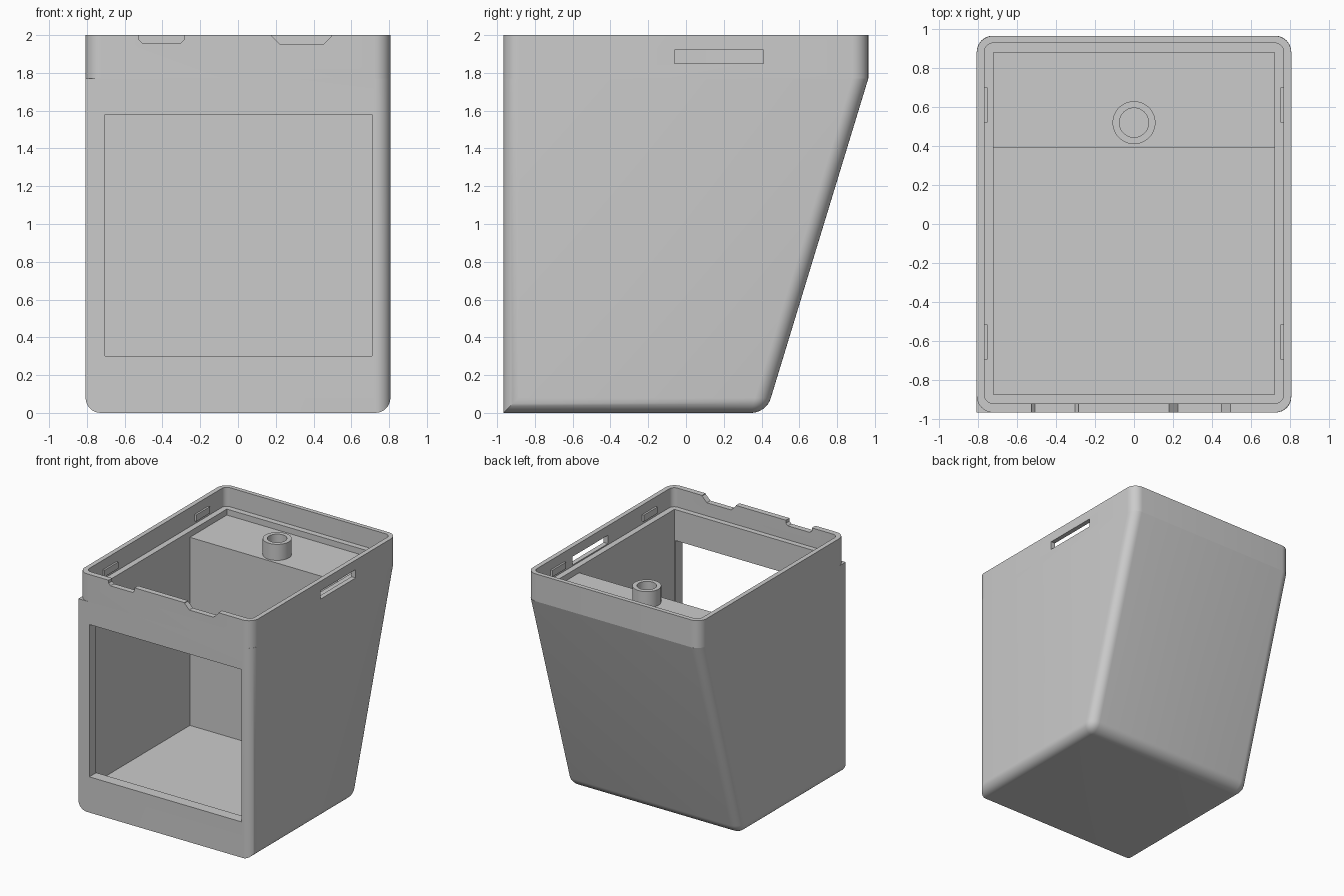
import bpy, bmesh, math
from mathutils import Vector

if "Cube" in bpy.data.objects:
    bpy.data.objects.remove(bpy.data.objects["Cube"])

grey = bpy.data.materials.new("light grey plastic")
grey.use_nodes = True
colour = (0.6, 0.6, 0.6, 1)
grey.diffuse_color = colour
grey.node_tree.nodes["Principled BSDF"].inputs["Base Color"].default_value = colour

SPLIT = 1.77            # height where the rim meets the tapered body
SHELF, LEDGE, FLOOR = 1.79, 1.84, 0.21


def finish(name, bm):
    bmesh.ops.recalc_face_normals(bm, faces=bm.faces)
    mesh = bpy.data.meshes.new(name)
    bm.to_mesh(mesh)
    bm.free()
    mesh.materials.append(grey)
    obj = bpy.data.objects.new(name, mesh)
    bpy.context.collection.objects.link(obj)
    return obj


def prism(points, axis, lo, hi):
    """Extrude a 2D outline along x (points are y, z), y (x, z) or z (x, y)."""
    bm = bmesh.new()
    place = {"x": lambda a, b: (lo, a, b), "y": lambda a, b: (a, lo, b),
             "z": lambda a, b: (a, b, lo)}[axis]
    face = bm.faces.new([bm.verts.new(place(a, b)) for a, b in points])
    out = bmesh.ops.extrude_face_region(bm, geom=[face])
    step = Vector([hi - lo if axis == k else 0 for k in "xyz"])
    bmesh.ops.translate(bm, vec=step,
                        verts=[v for v in out["geom"] if isinstance(v, bmesh.types.BMVert)])
    return bm


def rounded(x0, x1, y0, y1, r, steps=8):
    pts = []
    for k, (cx, cy) in enumerate([(x1 - r, y1 - r), (x0 + r, y1 - r),
                                  (x0 + r, y0 + r), (x1 - r, y0 + r)]):
        for i in range(steps + 1):
            a = math.pi / 2 * (k + i / steps)
            pts.append((cx + r * math.cos(a), cy + r * math.sin(a)))
    return pts


def block(name, x0, x1, y0, y1, z0, z1):
    return finish(name, prism([(x0, y0), (x1, y0), (x1, y1), (x0, y1)], "z", z0, z1))


def cut(obj, cutters):
    for c in cutters:
        c.hide_render = True
        mod = obj.modifiers.new("cut", "BOOLEAN")
        mod.operation, mod.solver, mod.object = "DIFFERENCE", "EXACT", c
    bpy.context.view_layer.update()
    graph = bpy.context.evaluated_depsgraph_get()
    mesh = bpy.data.meshes.new_from_object(obj.evaluated_get(graph))
    obj.modifiers.clear()
    obj.data = mesh


def smooth(obj):
    bpy.ops.object.select_all(action="DESELECT")
    obj.select_set(True)
    bpy.context.view_layer.objects.active = obj
    bpy.ops.object.shade_smooth_by_angle(angle=math.radians(30))


# Tapered body: side profile, with rounded edges except the top, front bottom
# and left-hand front edges
bm = prism([(-0.967, 0), (0.425, 0), (0.965, SPLIT), (-0.967, SPLIT)], "x", -0.807, 0.807)


def is_round(edge):
    a, b = (v.co for v in edge.verts)
    top = min(a.z, b.z) > SPLIT - 0.01
    front = max(a.y, b.y) < -0.9
    front_post = front and abs(a.z - b.z) > 1 and a.x > 0
    return not top and (not front or front_post)


bmesh.ops.bevel(bm, geom=[e for e in bm.edges if is_round(e)], offset=0.08,
                segments=8, profile=0.5, affect="EDGES", clamp_overlap=True)
body = finish("body", bm)

# Upright rim with rounded corners
rim = finish("rim", prism(rounded(-0.807, 0.807, -0.967, 0.965, 0.085), "z", SPLIT, 2))

# Cutters for the inside, the window, the side slot and the front notches
cavity = block("cavity_cutter", -0.72, 0.72, -0.875, 0.39, FLOOR, 2.2)
window = block("window_cutter", -0.705, 0.71, -1.1, -0.7, 0.30, 1.58)
tray = block("tray_cutter", -0.72, 0.72, -0.875, 0.88, SHELF, 2.2)
pocket = finish("pocket_cutter",
                prism(rounded(-0.768, 0.768, -0.92, 0.928, 0.045), "z", LEDGE, 2.2))
slot = block("slot_cutter", 0.74, 0.9, -0.06, 0.41, 1.85, 1.92)


def notch(name, x0, x1, bottom, chamfer):
    pts = [(x0, 2.1), (x0, bottom + chamfer), (x0 + chamfer, bottom),
           (x1 - chamfer, bottom), (x1, bottom + chamfer), (x1, 2.1)]
    return finish(name, prism(pts, "y", -1.1, -0.89))


notches = [notch("small_notch_cutter", -0.525, -0.285, 1.957, 0.018),
           notch("wide_notch_cutter", 0.18, 0.495, 1.95, 0.045)]

cut(body, [cavity, window])
cut(rim, [cavity, tray, pocket, slot] + notches)
for c in [cavity, window, tray, pocket, slot] + notches:
    bpy.data.objects.remove(c)
smooth(body)
smooth(rim)

# Snap ridges on the inner side walls
for side, sx in (("left", 1), ("right", -1)):
    for end, y in (("front", -0.605), ("back", 0.61)):
        x0, x1 = sorted((sx * 0.752, sx * 0.772))
        block(f"{side}_{end}_snap", x0, x1, y - 0.09, y + 0.09, 1.865, 1.92)

# Hollow post on the shelf, as a lathed ring
bm = bmesh.new()
ring = [bm.verts.new((r, 0, z)) for r, z in
        [(0.11, SHELF), (0.11, 1.925), (0.075, 1.925), (0.075, SHELF)]]
edges = [bm.edges.new((ring[i], ring[(i + 1) % 4])) for i in range(4)]
bmesh.ops.spin(bm, geom=ring + edges, cent=(0, 0, 0), axis=(0, 0, 1),
               angle=math.tau, steps=48, use_merge=True)
bmesh.ops.remove_doubles(bm, verts=bm.verts, dist=0.0005)
bmesh.ops.translate(bm, verts=bm.verts, vec=(0, 0.52, 0))
smooth(finish("post", bm))
